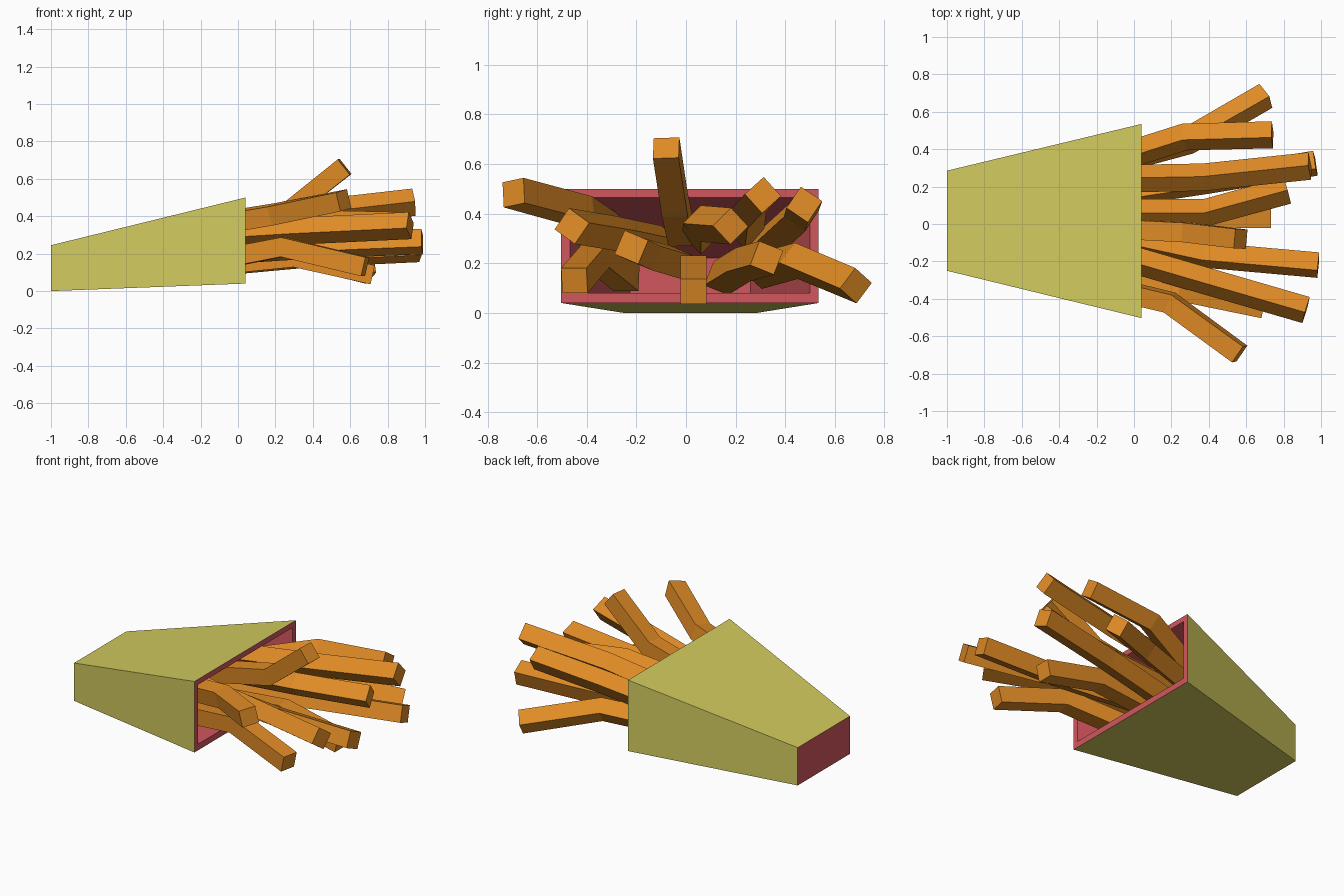
import bpy
from math import sin, cos, radians
from mathutils import Vector

if "Cube" in bpy.data.objects:
    bpy.data.objects.remove(bpy.data.objects["Cube"])


def material(name, rgb):
    m = bpy.data.materials.new(name)
    m.diffuse_color = (*rgb, 1)
    m.use_nodes = True
    m.node_tree.nodes["Principled BSDF"].inputs["Base Color"].default_value = m.diffuse_color
    return m


yellow = material("carton yellow", (0.64, 0.59, 0.112))
red = material("carton red", (0.64, 0.095, 0.112))
orange = material("fried orange", (0.75, 0.26, 0.019))


def loft(name, rings, mats, side_mats, cap_mats):
    """Join four-cornered rings into one closed solid."""
    verts = [p for r in rings for p in r]
    faces, idx = [], []
    for i in range(len(rings) - 1):
        for k in range(4):
            a, b = i * 4 + k, i * 4 + (k + 1) % 4
            faces.append((a, b, b + 4, a + 4))
            idx.append(side_mats[i])
    n = len(verts)
    faces += [(3, 2, 1, 0), (n - 4, n - 3, n - 2, n - 1)]
    idx += cap_mats
    me = bpy.data.meshes.new(name)
    me.from_pydata(verts, [], faces)
    for m in mats:
        me.materials.append(m)
    for p, i in zip(me.polygons, idx):
        p.material_index = i
    ob = bpy.data.objects.new(name, me)
    bpy.context.collection.objects.link(ob)
    return ob


def rect(x, y0, y1, z0, z1):
    return [(x, y0, z0), (x, y1, z0), (x, y1, z1), (x, y0, z1)]


# Tapered carton: yellow outside, red rim, lining and base
loft("carton",
     [rect(-1.0, -0.25, 0.285, 0.0, 0.245),
      rect(0.04, -0.503, 0.535, 0.04, 0.50),
      rect(0.04, -0.467, 0.50, 0.08, 0.465),
      rect(-0.96, -0.225, 0.26, 0.035, 0.222)],
     [yellow, red], [0, 1, 1], [1, 1])


def fry(i, start, bend, end, roll):
    """Square stick with one mitred bend."""
    pts = [Vector(p) for p in (start, bend, end)]
    d0, d1 = (pts[1] - pts[0]).normalized(), (pts[2] - pts[1]).normalized()
    r = radians(roll)
    h = 0.052
    rings = []
    for p, d in zip(pts, (d0, (d0 + d1).normalized(), d1)):
        up = Vector((0, -sin(r), cos(r)))
        up = (up - d * up.dot(d)).normalized()
        side = up.cross(d)
        rings.append([p + side * (h * a) + up * (h * b)
                      for a, b in ((-1, -1), (1, -1), (1, 1), (-1, 1))])
    loft(f"fry_{i:02d}", rings, [orange], [0, 0], [0, 0])


# Fries: start inside the carton, bend, tip, roll angle
fries = [
    ((-0.35, -0.29, 0.32), (0.19, -0.42, 0.41), (0.565, -0.695, 0.485), 12),
    ((-0.35, -0.09, 0.28), (0.30, -0.28, 0.32), (0.92, -0.46, 0.35), -36),
    ((-0.25, -0.24, 0.14), (0.24, -0.36, 0.235), (0.68, -0.45, 0.13), 0),
    ((-0.25, -0.03, 0.20), (0.37, -0.165, 0.24), (0.985, -0.22, 0.265), -23),
    ((-0.20, -0.02, 0.32), (0.28, -0.045, 0.435), (0.57, -0.08, 0.665), 2),
    ((-0.20, 0.03, 0.13), (0.30, 0.03, 0.18), (0.72, 0.03, 0.087), 0),
    ((-0.20, 0.06, 0.31), (0.38, 0.06, 0.36), (0.82, 0.18, 0.35), 45),
    ((-0.20, 0.14, 0.14), (0.40, 0.23, 0.195), (0.97, 0.325, 0.222), -22),
    ((-0.20, 0.24, 0.33), (0.37, 0.25, 0.41), (0.94, 0.31, 0.475), 42),
    ((-0.25, 0.30, 0.25), (0.27, 0.465, 0.40), (0.74, 0.477, 0.437), -34),
    ((-0.25, 0.30, 0.17), (0.29, 0.445, 0.21), (0.705, 0.685, 0.11), -42),
]
for i, f in enumerate(fries, 1):
    fry(i, *f)
